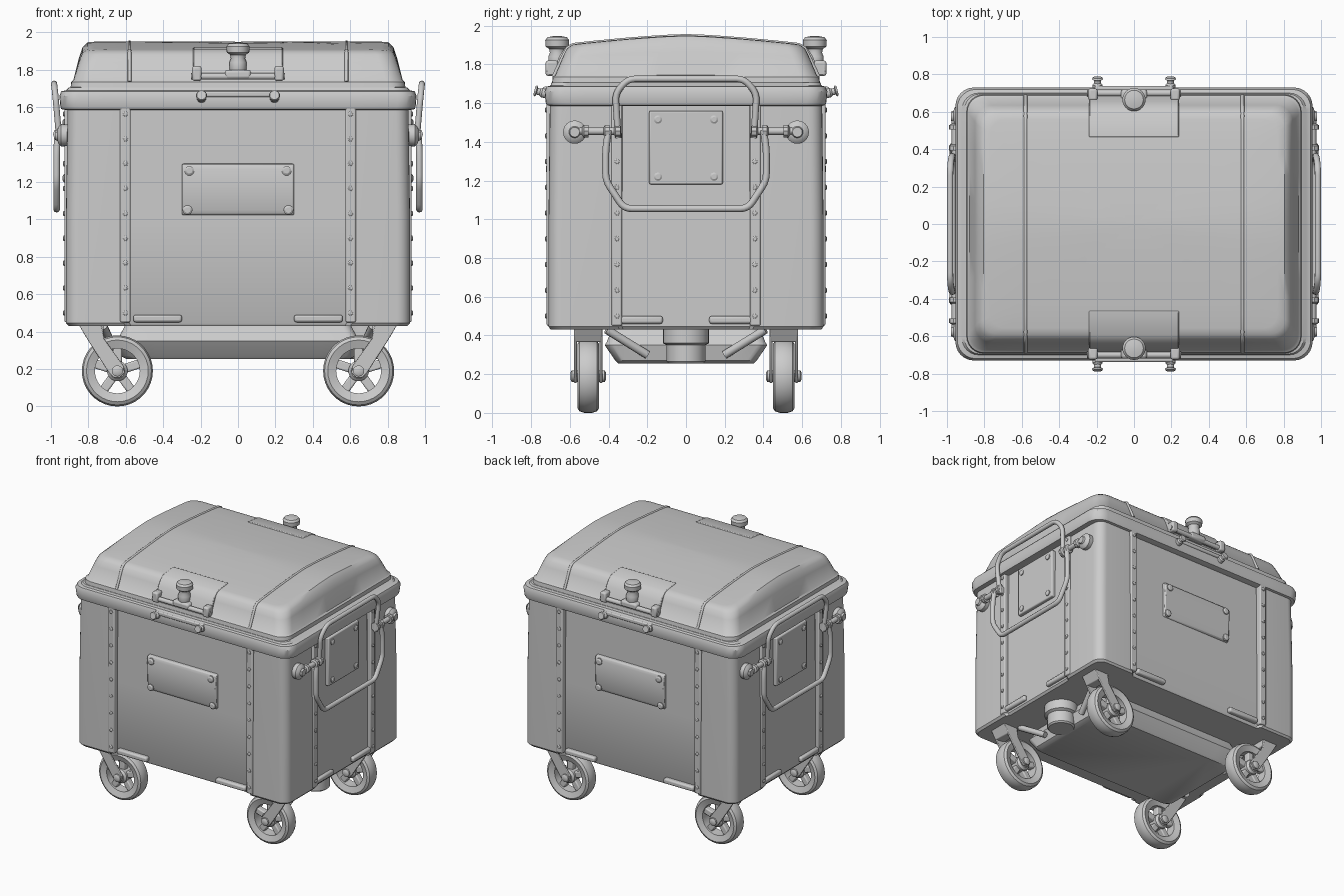
import bpy, bmesh, math
from mathutils import Vector, Matrix

if "Cube" in bpy.data.objects:
    bpy.data.objects.remove(bpy.data.objects["Cube"])


def finish(name, bm, mirror="", bevel=0.0, angle=35):
    bmesh.ops.recalc_face_normals(bm, faces=bm.faces[:])
    me = bpy.data.meshes.new(name)
    bm.to_mesh(me)
    bm.free()
    ob = bpy.data.objects.new(name, me)
    bpy.context.collection.objects.link(ob)
    bpy.ops.object.select_all(action='DESELECT')
    bpy.context.view_layer.objects.active = ob
    ob.select_set(True)
    bpy.ops.object.shade_smooth_by_angle(angle=math.radians(angle))
    if bevel:
        b = ob.modifiers.new("bevel", 'BEVEL')
        b.width, b.segments, b.limit_method = bevel, 2, 'ANGLE'
    if mirror:
        m = ob.modifiers.new("mirror", 'MIRROR')
        m.use_axis = ("x" in mirror, "y" in mirror, False)
        m.use_mirror_merge = False
    return ob


def add_loft(bm, rings, closed=False):
    vs = [[bm.verts.new(p) for p in r] for r in rings]
    n = len(vs[0])
    pairs = list(zip(vs, vs[1:])) + ([(vs[-1], vs[0])] if closed else [])
    for a, b in pairs:
        for i in range(n):
            bm.faces.new((a[i], a[(i + 1) % n], b[(i + 1) % n], b[i]))
    if not closed:
        bm.faces.new(vs[0])
        bm.faces.new(vs[-1])


def loft(name, rings, **kw):
    bm = bmesh.new()
    add_loft(bm, rings)
    return finish(name, bm, **kw)


def prism(name, pts, axis, a, b, **kw):
    put = {"x": lambda t, u, v: (t, u, v), "y": lambda t, u, v: (u, t, v),
           "z": lambda t, u, v: (u, v, t)}[axis]
    return loft(name, [[put(t, u, v) for u, v in pts] for t in (a, b)], **kw)


def box(name, x, y, z, **kw):
    return prism(name, [(x[0], y[0]), (x[1], y[0]), (x[1], y[1]), (x[0], y[1])], "z", z[0], z[1], **kw)


def add_lathe(bm, profile, center, axis, seg=24, closed=False):
    # profile is (radius, distance along axis)
    rot = Vector((0, 0, 1)).rotation_difference(Vector(axis)).to_matrix()
    c = Vector(center)
    add_loft(bm, [[c + rot @ Vector((r * math.cos(2 * math.pi * i / seg), r * math.sin(2 * math.pi * i / seg), h))
                   for i in range(seg)] for r, h in profile], closed)


def lathe(name, profile, center, axis, seg=24, closed=False, **kw):
    bm = bmesh.new()
    add_lathe(bm, profile, center, axis, seg, closed)
    return finish(name, bm, **kw)


def studs(name, points, axis, r, h, **kw):
    bm = bmesh.new()
    for p in points:
        add_lathe(bm, [(r, -h), (r, h * .5), (r * .6, h)], p, axis, 10)
    return finish(name, bm, **kw)


def tube(name, pts, r, mirror=""):
    cu = bpy.data.curves.new(name, 'CURVE')
    cu.dimensions, cu.bevel_depth, cu.bevel_resolution, cu.use_fill_caps = '3D', r, 3, True
    sp = cu.splines.new('POLY')
    sp.points.add(len(pts) - 1)
    for q, p in zip(sp.points, pts):
        q.co = (*p, 1)
    tmp = bpy.data.objects.new(name, cu)
    me = bpy.data.meshes.new_from_object(tmp)
    bpy.data.objects.remove(tmp)
    bm = bmesh.new()
    bm.from_mesh(me)
    bpy.data.meshes.remove(me)
    return finish(name, bm, mirror, angle=50)


def rounded(pts, r):
    # round the inner corners of a path
    pts = [Vector(p) for p in pts]
    out = [pts[0]]
    for a, b, c in zip(pts, pts[1:], pts[2:]):
        p, q = b + (a - b).normalized() * r, b + (c - b).normalized() * r
        out += [(1 - t) ** 2 * p + 2 * t * (1 - t) * b + t * t * q for t in (0, .25, .5, .75, 1)]
    return out + [pts[-1]]


def ring(hx, hy, r, n=6, m=8):
    pts = []
    for k, (sx, sy) in enumerate([(1, 1), (-1, 1), (-1, -1), (1, -1)]):
        for i in range(n + 1):
            a = math.pi / 2 * (k + i / n)
            pts.append(Vector((sx * (hx - r) + r * math.cos(a), sy * (hy - r) + r * math.sin(a))))
    out = []
    for i, p in enumerate(pts):
        out.append(p)
        if i % (n + 1) == n:
            q = pts[(i + 1) % len(pts)]
            out += [p.lerp(q, j / m) for j in range(1, m)]
    return out


# Body with recessed panels on all four sides
quarter = [(.90, .33), (.92, .35)]
quarter += [(.85 + .07 * math.cos(i * math.pi / 12), .64 + .07 * math.sin(i * math.pi / 12)) for i in range(7)]
quarter += [(.61, .71), (.58, .68)]
back = quarter[::-1]
plan = quarter + [(-x, y) for x, y in back] + [(-x, -y) for x, y in quarter] + [(x, -y) for x, y in back]
loft("bin_body", [[(x * s, y * s, z) for x, y in plan]
                  for z, s in [(.43, .985), (.445, 1), (1.0, 1), (1.61, .99)]])

# Upright strips with rivets, and short foot brackets
box("front_strip", (.575, .63), (.67, .72), (.45, 1.6), mirror="xy", bevel=.008)
box("side_strip", (.89, .928), (.33, .385), (.45, 1.6), mirror="xy", bevel=.008)
zs = [.5 + .133 * i for i in range(9)]
studs("front_rivets", [(.602, .72, z) for z in zs], (0, 1, 0), .014, .008, mirror="xy")
studs("side_rivets", [(.928, .357, z) for z in zs], (1, 0, 0), .014, .008, mirror="xy")
box("front_foot_bracket", (.30, .56), (.67, .715), (.45, .49), mirror="xy", bevel=.012)
box("side_foot_bracket", (.89, .925), (.12, .38), (.46, .50), mirror="xy", bevel=.012)

# Front and back panels, side plates, bolts
prism("front_plate", [(.66, 1.30), (.70, 1.295), (.71, 1.27), (.70, 1.05), (.69, 1.025), (.66, 1.02)],
      "x", -.30, .30, mirror="y", bevel=.008)
studs("front_plate_bolts", [(.26, .708, 1.26), (.27, .70, 1.05)], (0, 1, 0), .026, .014, mirror="xy")
box("side_plate", (.88, .925), (-.19, .19), (1.18, 1.56), mirror="x", bevel=.008)
studs("side_plate_bolts", [(.925, .145, 1.22), (.925, .145, 1.515)], (1, 0, 0), .022, .012, mirror="xy")

# Rim around the top
loft("rim", [[(p.x, p.y, z) for p in ring(hx, hy, r)] for z, hx, hy, r in
             [(1.585, .92, .70, .08), (1.59, .945, .72, .10), (1.605, .95, .725, .10), (1.66, .955, .73, .10),
              (1.685, .945, .72, .10), (1.69, .92, .70, .09), (1.705, .905, .695, .08), (1.71, .88, .67, .07)]])


# Domed lid
def crown(y):
    return .05 * (1 - min(1, abs(y) / .62) ** 1.4)


lid = [(1.70, .88, .68, .09, 0), (1.705, .895, .692, .09, 0), (1.735, .892, .688, .09, 0), (1.745, .88, .675, .09, 0),
       (1.84, .85, .635, .09, .5), (1.88, .832, .615, .09, .8), (1.897, .805, .59, .08, 1)]
lid += [(1.9, .80 * s, .58 * s, .08 * s, 1) for s in (.96, .75, .5, .25, .02)]
loft("lid", [[(p.x, p.y, z + f * crown(p.y)) for p in ring(hx, hy, r)] for z, hx, hy, r, f in lid])

# Lid ribs
arch = [(.58, y, 1.897 + crown(y)) for y in [.58 - .58 * i / 6 for i in range(13)]]
ends = [(.58, .685, 1.735), (.58, .635, 1.84), (.58, .612, 1.885)]
tube("lid_rib", ends + arch + [(x, -y, z) for x, y, z in ends[::-1]], .010, "x")

# Lid latch on front and back
prism("latch_plate", [(.46, 1.89), (.465, 1.922), (.59, 1.908), (.625, 1.885), (.655, 1.84), (.688, 1.76),
                      (.65, 1.76), (.58, 1.86)], "x", -.24, .24, mirror="y", bevel=.006)
lathe("latch_knob", [(.035, 1.77), (.046, 1.79), (.046, 1.84), (.038, 1.86), (.042, 1.88), (.06, 1.892),
                     (.062, 1.925), (.05, 1.94), (.02, 1.946)], (0, .665, 0), (0, 0, 1), mirror="y")
tube("latch_rod", [(-.25, .70, 1.765), (.25, .70, 1.765)], .018, "y")
box("latch_bracket", (.195, .245), (.66, .725), (1.74, 1.82), mirror="xy", bevel=.012)
box("knob_base", (-.07, .07), (.62, .72), (1.75, 1.80), mirror="y", bevel=.015)
box("rim_bar", (-.21, .21), (.70, .738), (1.655, 1.685), mirror="y", bevel=.008)
lathe("rim_bolt", [(.026, -.06), (.026, .02), (.018, .03), (.018, .045), (.03, .05), (.025, .06)],
      (.195, .725, 1.65), Vector((0, 1, .25)).normalized(), 14, mirror="xy")

# Side handles: lower bail, upper bail, pivot arms and discs
tube("lower_handle", rounded([(.965, .40, 1.46), (.97, .415, 1.36), (.97, .415, 1.20), (.97, .32, 1.055),
                              (.97, -.32, 1.055), (.97, -.415, 1.20), (.97, -.415, 1.36), (.965, -.40, 1.46)], .04),
     .018, "x")
tube("upper_handle", rounded([(.955, .35, 1.42), (.975, .365, 1.65), (.983, .30, 1.725),
                              (.983, -.30, 1.725), (.975, -.365, 1.65), (.955, -.35, 1.42)], .04), .017, "x")
tube("handle_arm", [(.955, .34, 1.455), (.955, .60, 1.455)], .02, "xy")
studs("arm_collars", [(.955, .355, 1.455), (.955, .41, 1.455), (.955, .52, 1.455)], (0, 1, 0), .034, .016, mirror="xy")
lathe("handle_disc", [(.058, 0), (.06, .035), (.045, .05), (.03, .055), (.025, .068)],
      (.91, .575, 1.45), (1, 0, 0), mirror="xy")

# Belly pan, drain and underside braces
loft("belly_pan", [[(p.x, p.y, z) for p in ring(hx, hy, .05)] for z, hx, hy in
                   [(.255, .60, .35), (.27, .63, .365), (.35, .65, .42), (.365, .64, .41), (.44, .60, .38)]])
lathe("drain", [(.09, .255), (.10, .265), (.10, .35), (.12, .36), (.12, .44)], (.68, 0, 0), (0, 0, 1))
tube("underside_brace", [(.72, .41, .43), (.66, .20, .30)], .022, "xy")

# Wheels with five spokes
C = Vector((.645, .505, .19))
lathe("tire", [(.12, -.04), (.165, -.056), (.182, -.045), (.19, -.02), (.19, .02), (.182, .045),
               (.165, .056), (.12, .04)], C, (0, 1, 0), 36, True, mirror="xy")
lathe("wheel_hub", [(.04, -.055), (.055, -.04), (.055, .04), (.04, .055)], C, (0, 1, 0), 20, mirror="xy")
bm = bmesh.new()
for k in range(5):
    m = Matrix.Translation(C) @ Matrix.Rotation(2 * math.pi * k / 5, 4, 'Y')
    m = m @ Matrix.Translation((0, 0, .085)) @ Matrix.Diagonal((.048, .05, .09, 1))
    bmesh.ops.create_cube(bm, size=1, matrix=m)
finish("wheel_spokes", bm, mirror="xy", bevel=.008)
lathe("wheel_axle", [(.018, -.092), (.03, -.085), (.03, .085), (.018, .092)], C, (0, 1, 0), 12, mirror="xy")

# Caster forks
fork = [(.85, .435), (.73, .435), (.715, .36), (.61, .215), (.607, .18), (.63, .155), (.665, .155), (.69, .18),
        (.80, .35)]
for name, a, b in [("inner_fork", .432, .446), ("outer_fork", .564, .578)]:
    prism(name, fork, "y", a, b, mirror="xy", bevel=.004)
prism("fork_bridge", [(.85, .435), (.72, .435), (.72, .385), (.76, .37), (.81, .365)], "y", .435, .575,
      mirror="xy", bevel=.006)
